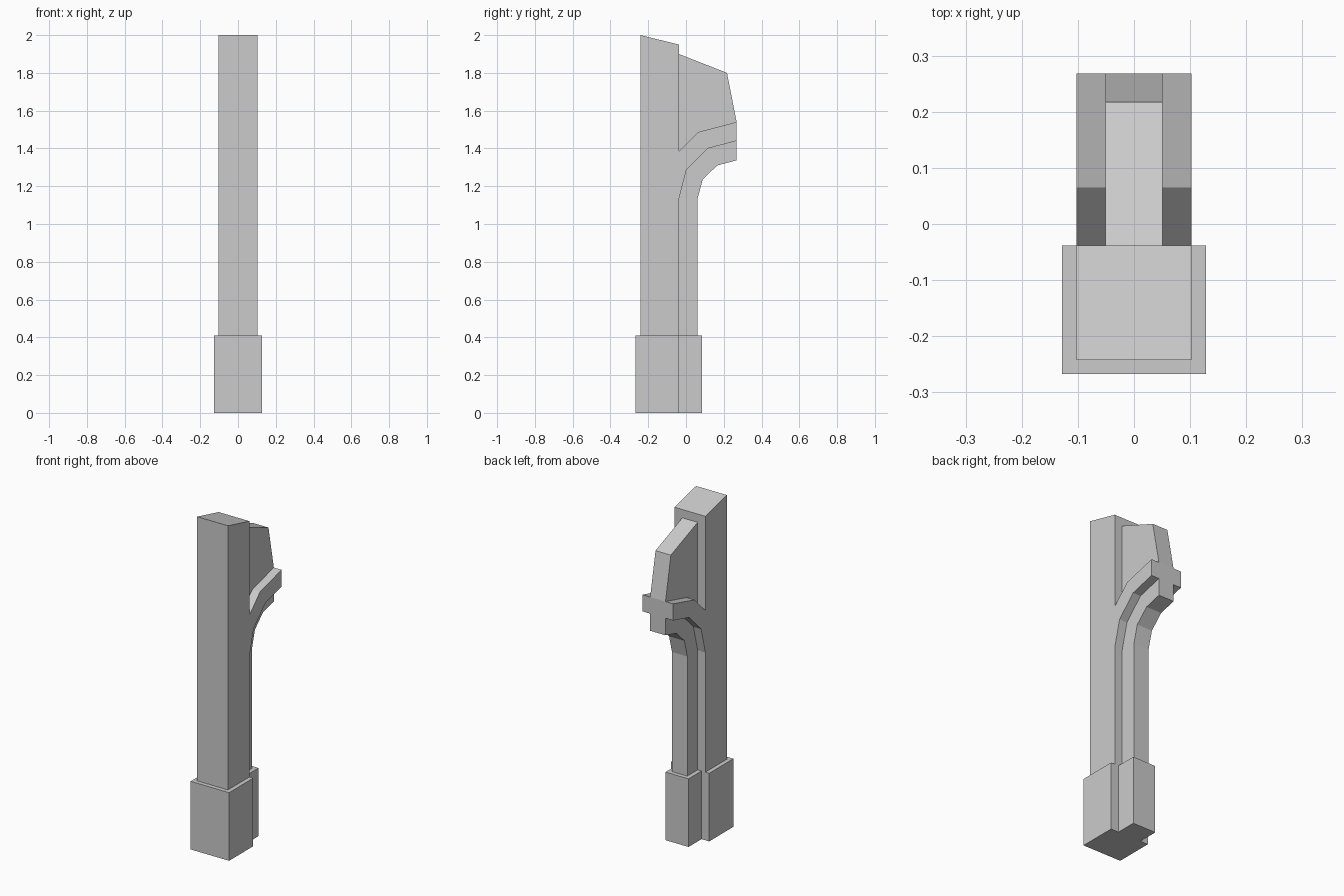
import bpy
import bmesh

if "Cube" in bpy.data.objects:
    bpy.data.objects.remove(bpy.data.objects["Cube"])


def slab(name, half_width, profile):
    """Solid made by extruding a side (y, z) profile across x, centred on x = 0."""
    bm = bmesh.new()
    face = bm.faces.new([bm.verts.new((-half_width, y, z)) for y, z in profile])
    ext = bmesh.ops.extrude_face_region(bm, geom=[face])
    verts = [v for v in ext["geom"] if isinstance(v, bmesh.types.BMVert)]
    bmesh.ops.translate(bm, verts=verts, vec=(2 * half_width, 0, 0))
    bmesh.ops.recalc_face_normals(bm, faces=bm.faces)
    mesh = bpy.data.meshes.new(name)
    bm.to_mesh(mesh)
    bm.free()
    obj = bpy.data.objects.new(name, mesh)
    bpy.context.collection.objects.link(obj)
    return obj


def rect(y0, y1, z0, z1):
    return [(y0, z0), (y1, z0), (y1, z1), (y0, z1)]


WIDE, NARROW, RIM = 0.1025, 0.051, 0.0255   # half widths and plinth overhang
FRONT, JOIN, REAR, TIP = -0.242, -0.038, 0.06, 0.268
BASE = 0.41

# Curves shared by neighbouring arch parts, from the pillar outwards
upper_curve = [(JOIN, 1.384), (0.065, 1.487), (TIP, 1.54)]
middle_curve = [(JOIN, 1.13), (0.002, 1.286), (0.115, 1.40), (TIP, 1.44)]
lower_curve = [(REAR, 1.13), (0.088, 1.235), (0.165, 1.31), (TIP, 1.337)]

# Plinths
slab("pillar_plinth", WIDE + RIM, rect(FRONT - RIM, JOIN, 0, BASE))
slab("rib_plinth", NARROW + RIM, rect(JOIN, REAR + RIM, 0, BASE))

# Main pillar with sloping top
slab("pillar", WIDE, [(FRONT, BASE), (JOIN, BASE), (JOIN, 1.95), (FRONT, 2.0)])

# Narrow rib rising and bending outwards under the arch
slab("arch_rib", NARROW, [(JOIN, BASE), (REAR, BASE)] + lower_curve + middle_curve[::-1])

# Wide arch band
slab("arch_band", WIDE, middle_curve + upper_curve[::-1])

# Upright fin on top of the band
slab("top_fin", NARROW, upper_curve + [(0.217, 1.80), (JOIN, 1.90)])
